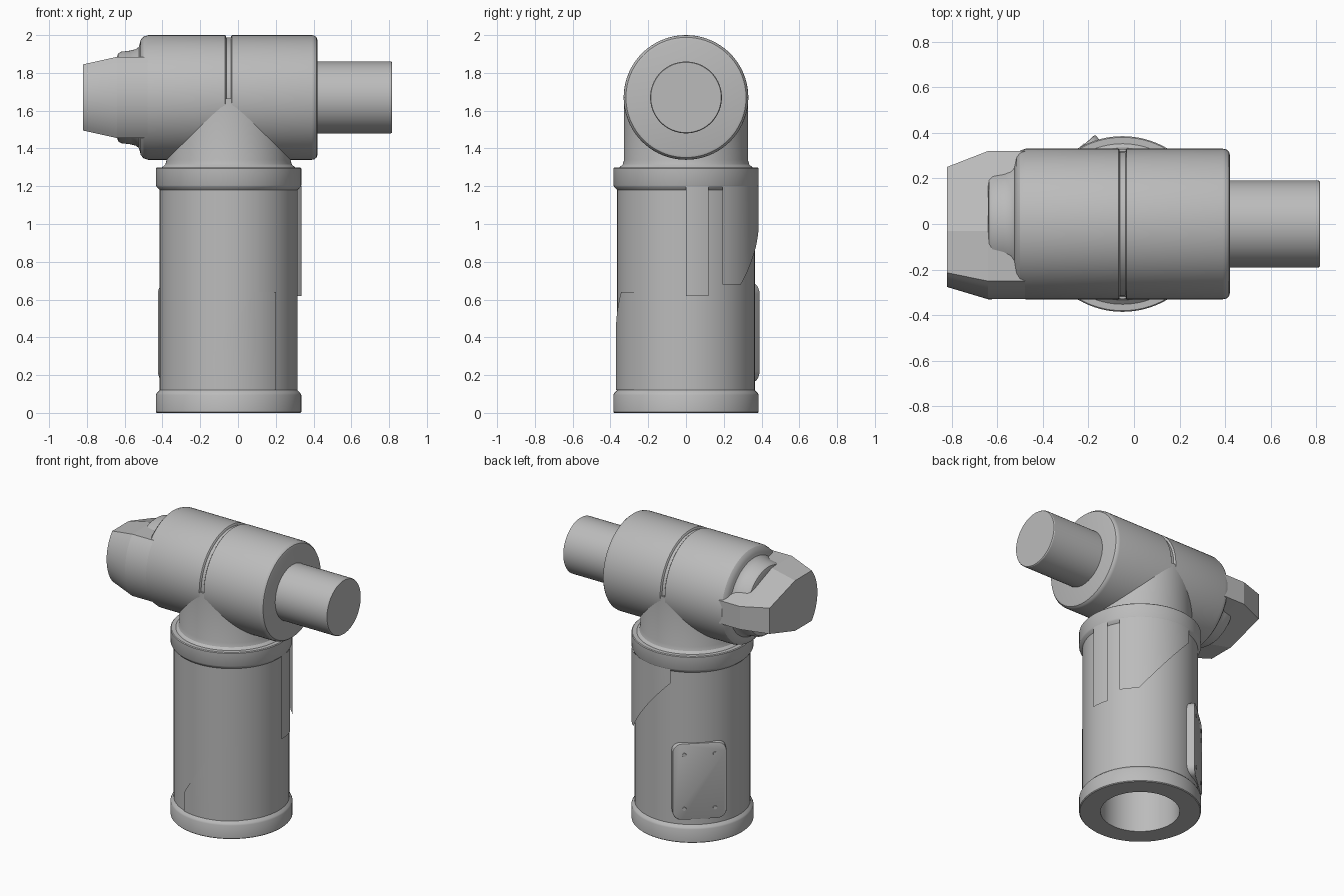
import bpy, bmesh, math
from mathutils import Matrix, Vector

if "Cube" in bpy.data.objects:
    bpy.data.objects.remove(bpy.data.objects["Cube"])

grey = bpy.data.materials.new("plain_grey")
grey.use_nodes = True
COLOUR = (0.5, 0.5, 0.5, 1)
grey.diffuse_color = COLOUR
grey.node_tree.nodes["Principled BSDF"].inputs["Base Color"].default_value = COLOUR

AXIS_X = -0.05      # upright body axis
HEAD_Z = 1.67       # horizontal barrel axis


def finish(name, bm, matrix=Matrix(), angle=30):
    bmesh.ops.remove_doubles(bm, verts=bm.verts, dist=1e-5)
    bmesh.ops.recalc_face_normals(bm, faces=bm.faces)
    mesh = bpy.data.meshes.new(name)
    bm.to_mesh(mesh)
    bm.free()
    mesh.materials.append(grey)
    obj = bpy.data.objects.new(name, mesh)
    obj.matrix_world = matrix
    bpy.context.collection.objects.link(obj)
    bpy.ops.object.select_all(action='DESELECT')
    obj.select_set(True)
    bpy.context.view_layer.objects.active = obj
    bpy.ops.object.shade_smooth_by_angle(angle=math.radians(angle))
    return obj


def lathe(name, profile, matrix):
    """Spin (radius, height) points around z."""
    bm = bmesh.new()
    vs = [bm.verts.new((r, 0, h)) for r, h in profile]
    es = [bm.edges.new(p) for p in zip(vs, vs[1:])]
    bmesh.ops.spin(bm, geom=vs + es, cent=(0, 0, 0), axis=(0, 0, 1),
                   angle=math.tau, steps=96, use_merge=False)
    return finish(name, bm, matrix)


def curved_panel(name, outline, azimuth, steps):
    """Wrap an outline (sideways, height) on the body; steps are (inset, radius)."""
    bm = bmesh.new()
    face = bm.faces.new([bm.verts.new((u, -0.35, z)) for u, z in outline])
    for inset, radius in steps:
        bmesh.ops.inset_region(bm, faces=[face], thickness=inset,
                               use_even_offset=True)
        for v in face.verts:
            v.co.y = -radius
    for i in range(-12, 13):
        bmesh.ops.bisect_plane(bm, geom=bm.verts[:] + bm.edges[:] + bm.faces[:],
                               plane_co=(i * 0.022, 0, 0), plane_no=(1, 0, 0))
    for v in bm.verts:
        v.co.y = -math.sqrt(v.co.y ** 2 - v.co.x ** 2)
    turn = Matrix.Rotation(math.radians(azimuth + 90), 4, 'Z')
    return finish(name, bm, Matrix.Translation((AXIS_X, 0, 0)) @ turn, 20)


# Upright hollow body with rims and neck
lathe("body", [(0, 1.2), (.25, 1.2), (.25, 0), (.38, 0), (.385, .005), (.385, .095),
               (.38, .105), (.365, .12), (.365, 1.18), (.38, 1.195), (.385, 1.205),
               (.385, 1.295), (.38, 1.3), (.352, 1.3), (.335, 1.315), (.328, 1.34),
               (.328, 1.665), (0, 1.665)],
      Matrix.Translation((AXIS_X, 0, 0)))

# Horizontal barrel with collar, seam groove and rounded ends
lying = Matrix.Translation((0, 0, HEAD_Z)) @ Matrix.Rotation(math.pi / 2, 4, 'Y')
lathe("barrel", [(0, -.64), (.215, -.64), (.232, -.635), (.242, -.62), (.248, -.57),
                 (.256, -.54), (.268, -.525), (.285, -.52), (.305, -.515), (.322, -.5),
                 (.33, -.475), (.33, -.068), (.327, -.065), (.317, -.062), (.317, -.038),
                 (.327, -.035), (.33, -.032), (.33, .39), (.327, .405), (.318, .416),
                 (.305, .42), (0, .42)], lying)
lathe("shaft", [(0, .4), (.19, .4), (.19, .81), (.186, .816), (0, .816)], lying)


# End block: round at the front, faceted at the back
def section(x, back, back_z, ridge_y, top, radius):
    lim = math.asin(top / radius)
    arc = [(-radius * math.cos(a), radius * math.sin(a))
           for a in (lim * (1 - i / 8) for i in range(17))]
    pts = [(back, -back_z), (back, back_z), (ridge_y, top)] + arc + [(ridge_y, -top)]
    return [Vector((x, y, HEAD_Z + z)) for y, z in pts]


bm = bmesh.new()
rings = [[bm.verts.new(p) for p in section(*s)] for s in (
    (-.82, .25, .09, -.03, .175, .276),
    (-.64, .32, .08, -.03, .215, .33),
    (-.46, .32, .08, -.03, .215, .329))]
for a, b in zip(rings, rings[1:]):
    for i in range(len(a)):
        j = (i + 1) % len(a)
        bm.faces.new((a[i], a[j], b[j], b[i]))
bm.faces.new(rings[0])
bm.faces.new(rings[-1])
finish("end_block", bm, angle=12)

# Raised panels on the body
RAISED = [(.002, .376), (.01, .385)]
RECESSED = RAISED + [(.03, .385), (.012, .371)]
curved_panel("front_frame", [(-.12, .12), (.25, .12), (.25, .64), (.14, .64), (-.12, .25)],
             -90, RECESSED)
curved_panel("back_panel", [(-.23, 1.2), (-.23, .68), (-.12, .68), (.23, 1.1), (.23, 1.2)],
             67, RAISED)
curved_panel("side_strip", [(-.06, .62), (.06, .62), (.06, 1.2), (-.06, 1.2)], 9, RAISED)

# Flat access plate with rounded corners and four bolts
plate_frame = (Matrix.Translation((AXIS_X, 0, .425))
               @ Matrix.Rotation(math.radians(132 + 90), 4, 'Z'))


def plate(name, half_w, half_h, near, far, corner):
    bm = bmesh.new()
    bmesh.ops.create_cube(bm, size=1)
    for v in bm.verts:
        v.co = (v.co.x * 2 * half_w, -far if v.co.y < 0 else -near, v.co.z * 2 * half_h)
    edges = [e for e in bm.edges if abs(e.verts[0].co.y - e.verts[1].co.y) > .01]
    bmesh.ops.bevel(bm, geom=edges, offset=corner, segments=6, profile=.5, affect='EDGES')
    rim = [e for e in bm.edges if all(v.co.y < -far + 1e-4 for v in e.verts)]
    bmesh.ops.bevel(bm, geom=rim, offset=.006, segments=2, profile=.5, affect='EDGES')
    finish(name, bm, plate_frame)


plate("access_plate", .172, .265, .28, .372, .06)
for row in (-1, 1):
    for side in (-1, 1):
        bm = bmesh.new()
        spot = (Matrix.Translation((side * .098, -.372, row * .188))
                @ Matrix.Rotation(math.pi / 2, 4, 'X'))
        bmesh.ops.create_cone(bm, cap_ends=True, segments=16, radius1=.014,
                              radius2=.012, depth=.008, matrix=spot)
        finish("plate_bolt", bm, plate_frame)
